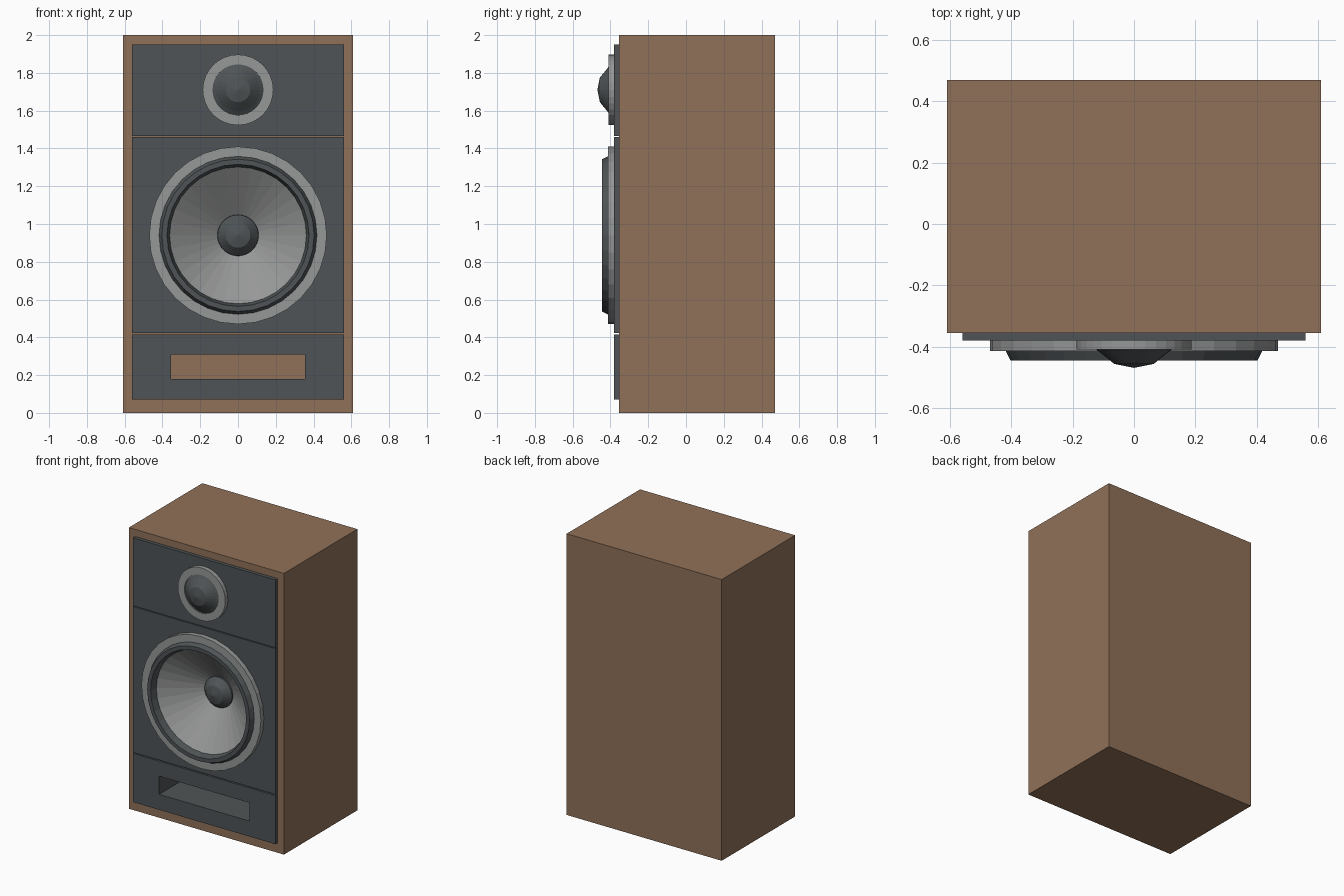
import bpy, bmesh, math

if "Cube" in bpy.data.objects:
    bpy.data.objects.remove(bpy.data.objects["Cube"])


def material(name, srgb):
    m = bpy.data.materials.new(name)
    lin = [(c / 255 / 12.92) if c < 11 else ((c / 255 + 0.055) / 1.055) ** 2.4 for c in srgb]
    m.diffuse_color = (*lin, 1)
    m.use_nodes = True
    m.node_tree.nodes["Principled BSDF"].inputs["Base Color"].default_value = m.diffuse_color
    return m


WOOD = material("walnut_brown", (144, 113, 89))
DARK = material("charcoal", (79, 84, 86))
GREY = material("light_grey", (150, 152, 151))


def finish(name, bm, mat):
    bmesh.ops.recalc_face_normals(bm, faces=bm.faces)
    me = bpy.data.meshes.new(name)
    bm.to_mesh(me)
    bm.free()
    ob = bpy.data.objects.new(name, me)
    me.materials.append(mat)
    bpy.context.collection.objects.link(ob)
    return ob


def box(name, x, y, z, mat):
    """Box from (min, max) pairs."""
    bm = bmesh.new()
    bmesh.ops.create_cube(bm, size=1)
    for v in bm.verts:
        v.co = [lo + (c + 0.5) * (hi - lo) for c, (lo, hi) in zip(v.co, (x, y, z))]
    return finish(name, bm, mat)


def lathe(name, profile, zc, mat, closed=True, n=32):
    """Turn (radius, y) points about a front-to-back axis at height zc."""
    bm = bmesh.new()
    rings = []
    for r, y in profile:
        count = n if r > 0 else 1
        rings.append([bm.verts.new((r * math.cos(2 * math.pi * i / n), y,
                                    zc + r * math.sin(2 * math.pi * i / n)))
                      for i in range(count)])
    pairs = list(zip(rings, rings[1:]))
    if closed:
        pairs.append((rings[-1], rings[0]))
    for a, b in pairs:
        if len(a) == len(b) == 1:
            continue
        for i in range(n):
            j = (i + 1) % n
            quad = [a[i % len(a)], a[j % len(a)], b[j % len(b)], b[i % len(b)]]
            bm.faces.new(list(dict.fromkeys(quad)))
    return finish(name, bm, mat)


def cut(target, cutter):
    mod = target.modifiers.new("cut", "BOOLEAN")
    mod.operation = "DIFFERENCE"
    mod.solver = "EXACT"
    mod.object = cutter
    bpy.context.view_layer.objects.active = target
    bpy.ops.object.modifier_apply(modifier=mod.name)


FRONT, PANEL = -0.355, -0.38
WZ, TZ = 0.94, 1.71          # driver heights

# Cabinet and the three front panels
cabinet = box("cabinet", (-0.61, 0.61), (FRONT, 0.47), (0, 2), WOOD)
panels = [box(name, (-0.56, 0.56), (PANEL, FRONT), z, DARK) for name, z in (
    ("port_panel", (0.07, 0.416)),
    ("woofer_panel", (0.424, 1.461)),
    ("tweeter_panel", (1.467, 1.95)))]

# Openings for the port and the woofer
port_cut = box("port_cutter", (-0.363, 0.363), (-0.6, 0.0), (0.172, 0.318), WOOD)
cone_cut = lathe("woofer_cutter", [(0, -0.6), (0.40, -0.6), (0.40, -0.34),
                                   (0.15, -0.15), (0, -0.15)], WZ, WOOD)
cut(cabinet, port_cut)
cut(cabinet, cone_cut)
cut(panels[0], port_cut)
cut(panels[1], cone_cut)
for c in (port_cut, cone_cut):
    bpy.data.objects.remove(c)

# Port lining
for name, x, z in (("port_floor", (-0.363, 0.363), (0.172, 0.18)),
                   ("port_ceiling", (-0.363, 0.363), (0.31, 0.318)),
                   ("port_left_wall", (-0.363, -0.355), (0.18, 0.31)),
                   ("port_right_wall", (0.355, 0.363), (0.18, 0.31))):
    box(name, x, (PANEL, 0.0), z, DARK)

# Woofer: mounting ring, raised surround, cone and dust cap
lathe("woofer_ring", [(0.47, PANEL), (0.47, -0.414), (0.41, -0.414), (0.41, PANEL)], WZ, GREY)
lathe("woofer_surround", [(0.42, -0.41), (0.403, -0.445), (0.376, -0.445),
                          (0.362, -0.40), (0.38, -0.38)], WZ, DARK)
lathe("woofer_cone", [(0.366, -0.40), (0.10, -0.205)], WZ, GREY, closed=False)
lathe("woofer_dust_cap", [(0.11, -0.205), (0.108, -0.222), (0.065, -0.268), (0, -0.283),
                          (0, -0.205)], WZ, DARK)

# Tweeter: mounting ring and dome
lathe("tweeter_ring", [(0.187, PANEL), (0.187, -0.41), (0.135, -0.41), (0.135, PANEL)], TZ, GREY)
lathe("tweeter_dome", [(0.135, PANEL), (0.135, -0.402), (0.115, -0.415), (0.065, -0.456),
                       (0, -0.469), (0, PANEL)], TZ, DARK)
